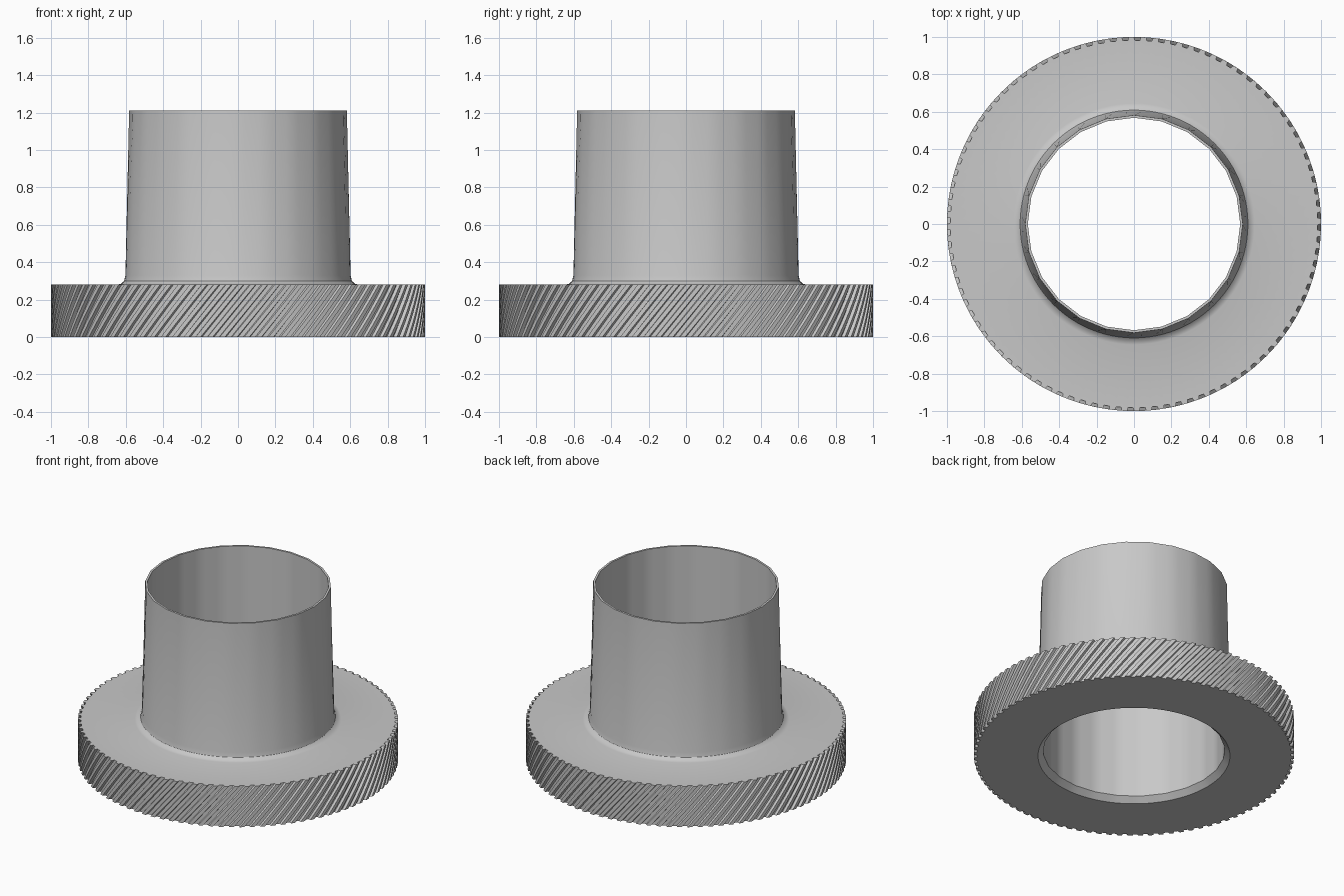
import bpy, bmesh, math

if "Cube" in bpy.data.objects:
    bpy.data.objects.remove(bpy.data.objects["Cube"])

TEETH = 96          # helical ridges around the flange
SIDES = 24          # visible facets of the tube
FLANGE_H, TUBE_H = 0.28, 1.21
TWIST, STEPS = 0.23, 8
CREST, ROOT = 1.0, 0.982

bm = bmesh.new()


def facet(a):
    """Radius factor that turns a circle into a polygon with SIDES sides."""
    step = 2 * math.pi / SIDES
    return math.cos(step / 2) / math.cos((a % step) - step / 2)


def ring(r, z, faceted=False):
    verts = []
    for i in range(TEETH):
        a = 2 * math.pi * i / TEETH
        k = r * (facet(a) if faceted else 1)
        verts.append(bm.verts.new((k * math.cos(a), k * math.sin(a), z)))
    return verts


def toothed_ring(z):
    verts = []
    for i in range(TEETH):
        for offset, r in ((0.0, ROOT), (0.42, ROOT), (0.5, CREST), (0.92, CREST)):
            a = 2 * math.pi * (i + offset) / TEETH + TWIST * z / FLANGE_H
            verts.append(bm.verts.new((r * math.cos(a), r * math.sin(a), z)))
    return verts


def bridge(lower, upper):
    n = len(lower)
    for i in range(n):
        j = (i + 1) % n
        bm.faces.new((lower[i], lower[j], upper[j], upper[i]))


def plate(inner, outer, shift, up):
    """Flat annulus joining a plain ring to a toothed ring (4 points per tooth)."""
    n = len(outer)
    for i in range(TEETH):
        k = (i - shift) * 4
        rim = [outer[(k + s) % n] for s in range(5)]
        loop = [inner[i]] + rim + [inner[(i + 1) % TEETH]]
        bm.faces.new(loop if up else loop[::-1])


# knurled flange wall
wall = [toothed_ring(FLANGE_H * s / STEPS) for s in range(STEPS + 1)]
for low, high in zip(wall, wall[1:]):
    bridge(low, high)

# tube outside with root fillet, thin rim, bore and lower chamfer
profile = [(0.645, FLANGE_H, False), (0.625, 0.285, False), (0.609, 0.30, False),
           (0.602, 0.33, False), (0.582, TUBE_H, True), (0.568, TUBE_H, True),
           (0.568, 0.036, True), (0.60, 0.0, False)]
rings = [ring(*p) for p in profile]
for low, high in zip(rings, rings[1:]):
    bridge(low, high)

# flange top and underside
plate(rings[0], wall[-1], round(TWIST * TEETH / (2 * math.pi)), True)
plate(rings[-1], wall[0], 0, False)
bmesh.ops.recalc_face_normals(bm, faces=bm.faces[:])

mesh = bpy.data.meshes.new("flanged_sleeve")
bm.to_mesh(mesh)
bm.free()
sleeve = bpy.data.objects.new("flanged_sleeve", mesh)
bpy.context.collection.objects.link(sleeve)

grey = bpy.data.materials.new("light_grey")
grey.diffuse_color = (0.58, 0.58, 0.58, 1)
grey.use_nodes = True
grey.node_tree.nodes["Principled BSDF"].inputs["Base Color"].default_value = grey.diffuse_color
mesh.materials.append(grey)

bpy.context.view_layer.objects.active = sleeve
sleeve.select_set(True)
bpy.ops.object.shade_smooth_by_angle(angle=math.radians(30))
